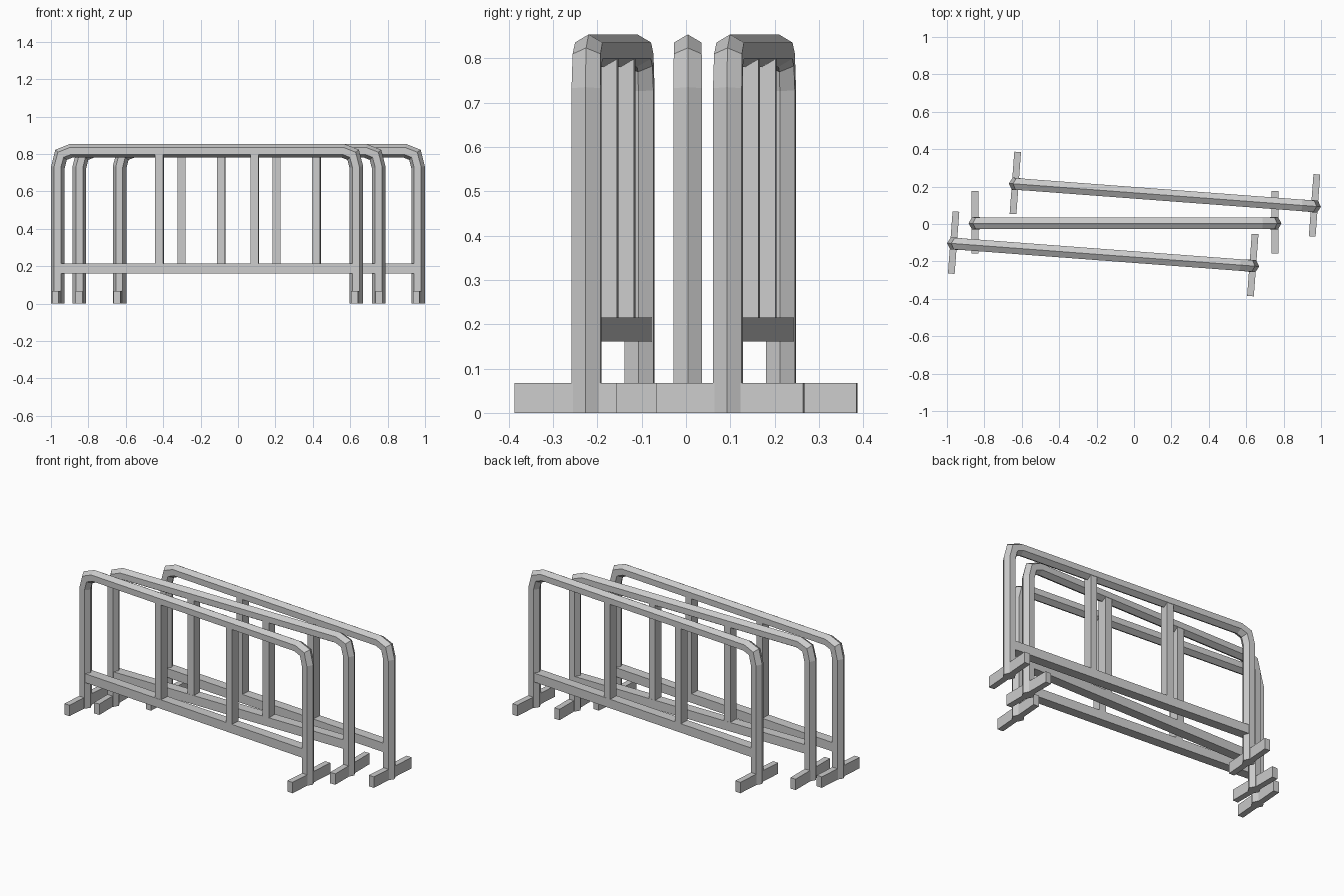
import bpy, bmesh, math
from mathutils import Vector, Matrix

if "Cube" in bpy.data.objects:
    bpy.data.objects.remove(bpy.data.objects["Cube"])

HALF = 0.80       # post centre distance from the middle
RAIL_Z = 0.817    # centre height of the top rail


def make_mesh(name, bm):
    bmesh.ops.recalc_face_normals(bm, faces=bm.faces)
    me = bpy.data.meshes.new(name)
    bm.to_mesh(me)
    bm.free()
    return me


def boxes(name, specs):
    """Mesh of boxes given as (centre, size)."""
    bm = bmesh.new()
    for centre, size in specs:
        m = Matrix.Translation(centre) @ Matrix.Diagonal((*size, 1))
        bmesh.ops.create_cube(bm, size=1, matrix=m)
    return make_mesh(name, bm)


def hex_tube(name, path):
    """Sweep a hexagon, corner outward, along (x, z, half width) points with mitred bends."""
    bm = bmesh.new()
    pts = [Vector((x, 0, z)) for x, z, w in path]
    rings = []
    for i, p in enumerate(pts):
        d_in = (p - pts[max(i - 1, 0)]).normalized()
        d_out = (pts[min(i + 1, len(pts) - 1)] - p).normalized()
        tangent = (d_in + d_out).normalized()
        normal = Vector((-tangent.z, 0, tangent.x))
        miter = 1 / max(tangent.dot(d_out), tangent.dot(d_in))
        ring = []
        for k in range(6):
            a = k * math.pi / 3
            off = normal * math.cos(a) * 0.0365 * miter
            off.y = math.sin(a) / math.sin(math.pi / 3) * path[i][2]
            ring.append(bm.verts.new(p + off))
        rings.append(ring)
    for r, s in zip(rings, rings[1:]):
        for k in range(6):
            n = (k + 1) % 6
            bm.faces.new((r[k], r[n], s[n], s[k]))
    bm.faces.new(rings[0])
    bm.faces.new(rings[-1])
    return make_mesh(name, bm)


# Bent hexagonal frame: two posts and the top rail
side = [(HALF, 0, 0.0325), (HALF, 0.73, 0.0325),
        (0.783, 0.796, 0.0315), (0.73, RAIL_Z, 0.031)]
path = [(-x, z, w) for x, z, w in side] + side[::-1]

parts = {
    "frame": hex_tube("frame", path),
    # Low crossbar between the posts
    "lower_rail": boxes("lower_rail", [((0, 0, 0.188), (2 * HALF, 0.06, 0.055))]),
    # Two uprights
    "uprights": boxes("uprights", [((s * 0.255, 0, 0.505), (0.043, 0.059, 0.60))
                                   for s in (-1, 1)]),
    # Crosswise feet
    "feet": boxes("feet", [((s * 0.802, 0.005, 0.0335), (0.036, 0.333, 0.067))
                           for s in (-1, 1)]),
}

# Three barriers: the outer two are slightly turned
TURN = math.radians(-4.29)
for label, x, y, angle in (("front", -0.165, -0.1645, TURN),
                           ("middle", -0.048, 0.004, 0),
                           ("back", 0.165, 0.1545, TURN)):
    for part, mesh in parts.items():
        ob = bpy.data.objects.new(f"{label}_barrier_{part}", mesh)
        ob.location = (x, y, 0)
        ob.rotation_euler.z = angle
        bpy.context.collection.objects.link(ob)
